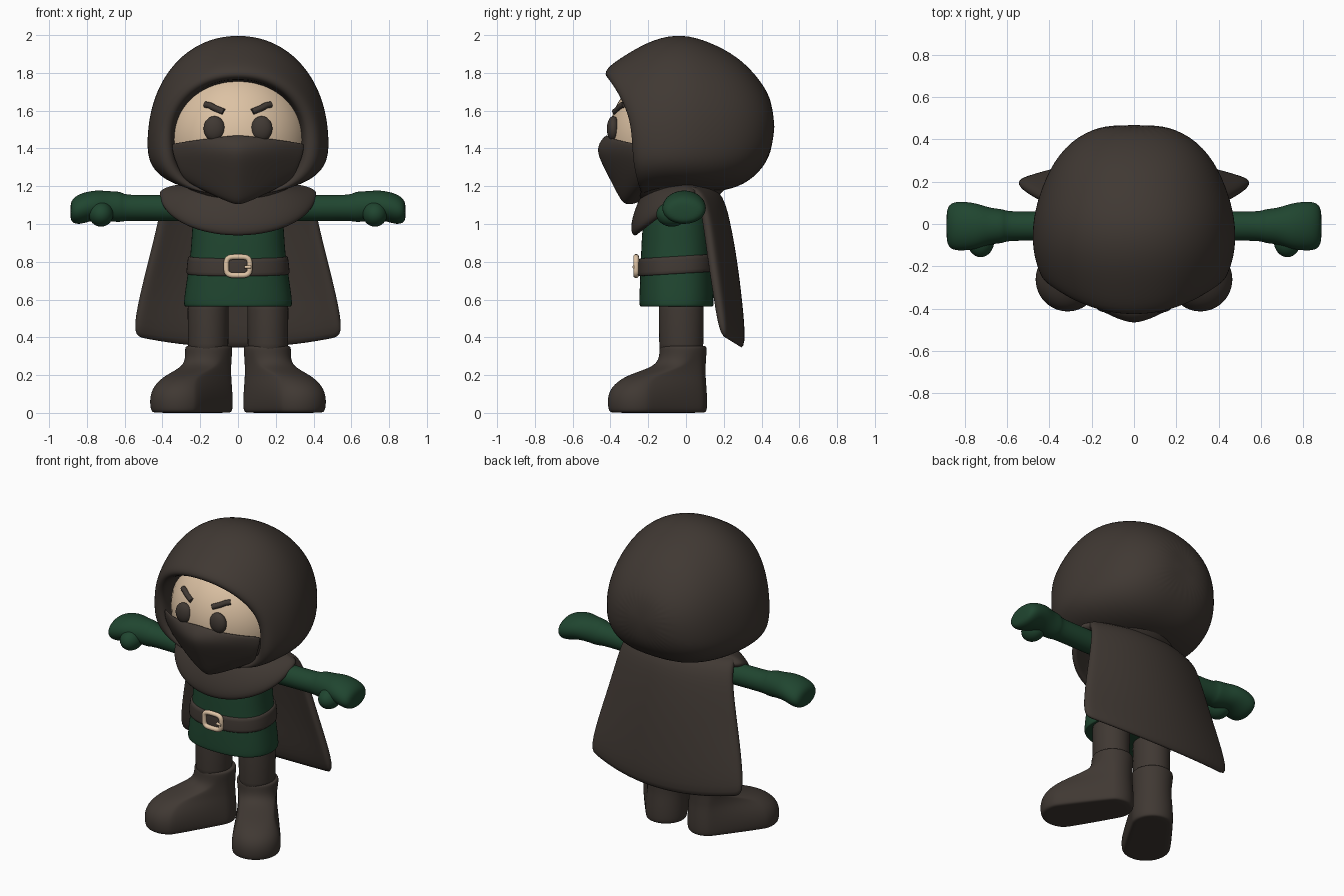
import bpy, bmesh, math
from math import sin, cos, pi

cube = bpy.data.objects.get("Cube")
if cube:
    bpy.data.objects.remove(cube, do_unlink=True)


def material(name, rgb):
    m = bpy.data.materials.new(name)
    m.use_nodes = True
    m.diffuse_color = (*rgb, 1)
    m.node_tree.nodes["Principled BSDF"].inputs["Base Color"].default_value = (*rgb, 1)
    return m


CLOTH = material("dark brown cloth", (0.051, 0.040, 0.033))
GREEN = material("forest green", (0.014, 0.060, 0.029))
SKIN = material("pale tan", (0.72, 0.54, 0.37))


def finish(name, bm, mat, subsurf=0, thick=0):
    bmesh.ops.recalc_face_normals(bm, faces=bm.faces)
    me = bpy.data.meshes.new(name)
    bm.to_mesh(me)
    bm.free()
    me.materials.append(mat)
    for p in me.polygons:
        p.use_smooth = True
    ob = bpy.data.objects.new(name, me)
    bpy.context.collection.objects.link(ob)
    if thick:
        mod = ob.modifiers.new("thickness", 'SOLIDIFY')
        mod.thickness = thick
        mod.offset = 0
    if subsurf:
        mod = ob.modifiers.new("smooth", 'SUBSURF')
        mod.levels = mod.render_levels = subsurf
    return ob


def loft(name, rings, mat, wrap=True, cap=True, subsurf=2, thick=0):
    """Skin a list of equal-length point rows."""
    bm = bmesh.new()
    rows = [[bm.verts.new(p) for p in r] for r in rings]
    n = len(rows[0])
    for a, b in zip(rows, rows[1:]):
        for i in range(n if wrap else n - 1):
            j = (i + 1) % n
            bm.faces.new((a[i], a[j], b[j], b[i]))
    if cap:
        bm.faces.new(rows[0])
        bm.faces.new(rows[-1])
    return finish(name, bm, mat, subsurf, thick)


def power(v, e):
    return math.copysign(abs(v) ** e, v)


def flat_ring(z, rx, ry, cy, n=2.4, tilt=0, cx=0, count=28):
    """Horizontal rounded ring."""
    pts = []
    for i in range(count):
        a = 2 * pi * i / count
        y = ry * power(sin(a), 2 / n)
        pts.append((cx + rx * power(cos(a), 2 / n), cy + y, z + tilt * y))
    return pts


def ball(name, centre, size, mat, segs=32):
    bm = bmesh.new()
    bmesh.ops.create_uvsphere(bm, u_segments=segs, v_segments=segs // 2, radius=1)
    for v in bm.verts:
        v.co = [c + s * k for c, s, k in zip(centre, size, v.co)]
    return finish(name, bm, mat)


def tube(name, pts, radius, mat, closed=False):
    cu = bpy.data.curves.new(name, 'CURVE')
    cu.dimensions = '3D'
    cu.bevel_depth = radius
    cu.bevel_resolution = 3
    cu.use_fill_caps = True
    sp = cu.splines.new('POLY')
    sp.points.add(len(pts) - 1)
    for p, co in zip(sp.points, pts):
        p.co = (*co, 1)
    sp.use_cyclic_u = closed
    cu.materials.append(mat)
    ob = bpy.data.objects.new(name, cu)
    bpy.context.collection.objects.link(ob)
    bpy.ops.object.select_all(action='DESELECT')
    ob.select_set(True)
    bpy.context.view_layer.objects.active = ob
    bpy.ops.object.convert(target='MESH')


def sheet(name, rows, mat, z_exp, thick, count=17):
    """Curved sheet; each row is (mid z, side z, half width, mid y, side y, bulge)."""
    grid = []
    for zc, zs, w, yc, ys, bulge in rows:
        us = [2 * i / (count - 1) - 1 for i in range(count)]
        grid.append([(w * u, yc + (ys - yc) * abs(u) ** bulge,
                      zc + (zs - zc) * abs(u) ** z_exp) for u in us])
    return loft(name, grid, mat, wrap=False, cap=False, thick=thick)


# Hood: rings from the back of the head to the pointed rim, then rolled inside
def hood_ring(w, zt, zc, zb, yt, ym, yb, count=32):
    pts = []
    for i in range(count):
        a = 2 * pi * i / count
        up = sin(a) >= 0
        e = 0.95 if up else 0.77
        s = abs(sin(a)) ** e
        pts.append((w * power(cos(a), e), ym + ((yt if up else yb) - ym) * s * s,
                    zc + ((zt if up else zb) - zc) * s))
    return pts


hood = [
    (.12, 1.64, 1.52, 1.39, .465, .475, .462),
    (.27, 1.77, 1.49, 1.27, .39, .42, .392),
    (.385, 1.89, 1.46, 1.19, .275, .30, .28),
    (.455, 1.97, 1.44, 1.165, .12, .13, .13),
    (.483, 2.01, 1.43, 1.165, -.02, 0, 0),
    (.482, 1.985, 1.42, 1.17, -.17, -.12, -.10),
    (.455, 1.90, 1.42, 1.16, -.32, -.22, -.18),
    (.42, 1.82, 1.43, 1.15, -.437, -.285, -.235),
    (.36, 1.77, 1.44, 1.16, -.425, -.29, -.235),
    (.34, 1.765, 1.45, 1.18, -.36, -.24, -.20),
    (.33, 1.75, 1.45, 1.20, -.10, -.10, -.10)]
loft("hood", [hood_ring(*r) for r in hood], CLOTH)

# Face, with the part below the mask edge in cloth colour
face = ball("face", (0, -.05, 1.45), (.38, .36, .38), SKIN, 48)
face.data.materials.append(CLOTH)
for p in face.data.polygons:
    p.material_index = 1 if p.center.z < 1.40 else 0

# Mask with a ridged nose and pointed chin
mask_rows = [
    (1.47, 1.425, .35, -.415, -.26, 2.1), (1.445, 1.41, .35, -.445, -.265, 1.8),
    (1.39, 1.37, .345, -.475, -.265, 1.4), (1.30, 1.33, .33, -.432, -.26, 1.4),
    (1.20, 1.28, .31, -.38, -.25, 1.4), (1.12, 1.24, .285, -.34, -.235, 1.4),
    (1.095, 1.23, .27, -.305, -.22, 1.4), (1.14, 1.22, .25, -.20, -.18, 1.4)]
sheet("mask", mask_rows, CLOTH, 1.2, 0.012)

# Cape hanging from the shoulders
cape_rows = [
    (1.185, 1.18, .37, .04, -.02, 2), (1.18, 1.17, .39, .17, .07, 2),
    (1.0, 1.0, .425, .21, .105, 2), (.80, .80, .475, .245, .13, 2),
    (.60, .62, .522, .27, .16, 2), (.335, .40, .565, .295, .195, 2)]
sheet("cape", cape_rows, CLOTH, 2, 0.055)

# Cowl collar, dipping at the front
collar = []
for rx, front, back, top, drop in ((.24, .18, .06, 1.195, 0), (.34, .225, .08, 1.185, .05),
                                   (.39, .27, .10, 1.17, .15), (.41, .272, .11, 1.15, .215)):
    row = []
    for i in range(32):
        a = 2 * pi * i / 32
        f = max(0, -sin(a))
        row.append((rx * cos(a), (front if f else back) * sin(a), top - drop * f))
    collar.append(row)
loft("collar", collar, CLOTH, cap=False, thick=0.045)

# Tunic, belt and buckle
tunic = [(.57, .26, .175), (.56, .284, .194), (.575, .291, .199), (.70, .274, .195),
         (.80, .257, .19), (.90, .248, .187), (1.0, .243, .18), (1.10, .23, .16), (1.18, .15, .11)]
loft("tunic", [flat_ring(z, rx, ry, -.05) for z, rx, ry in tunic], GREEN)
belt = [(.735, .25, .18), (.735, .274, .207), (.745, .276, .209),
        (.82, .268, .205), (.83, .264, .203), (.83, .24, .17)]
loft("belt", [flat_ring(z, rx, ry, -.05, tilt=.06) for z, rx, ry in belt], CLOTH, subsurf=1)
frame = [(.062 * power(cos(a), .5), -.264, .777 + .049 * power(sin(a), .5))
         for a in (2 * pi * i / 32 for i in range(32))]
tube("buckle_frame", frame, .015, SKIN, closed=True)
tube("buckle_prong", [(.035, -.27, .772), (.07, -.275, .772)], .009, SKIN)


# Boot ring: heel circle and toe circle joined into one outline
def boot_ring(s, z, reach, toe_r, heel_r, count=28):
    dx, dy = .54, -.84
    pts = []
    for i in range(count):
        a = 2 * pi * i / count
        c, q = cos(a), sin(a)
        r, t = (toe_r, .295 * reach) if c >= 0 else (heel_r, 0)
        along, side = t + r * c, r * q
        pts.append((s * (.155 + dx * along - dy * side), -.015 + dy * along + dx * side, z))
    return pts


boot = [(0, 1, .115, .10), (.003, 1, .14, .12), (.02, 1, .15, .128), (.08, 1, .155, .128),
        (.14, .97, .14, .124), (.19, .82, .112, .12), (.22, .5, .108, .12),
        (.25, .16, .113, .12), (.29, .03, .12, .122), (.34, 0, .127, .127),
        (.355, 0, .122, .122), (.355, 0, .095, .095)]
arm = [(.18, -.01, 1.08, .07, .07), (.40, -.01, 1.085, .07, .07), (.60, -.01, 1.085, .069, .068),
       (.615, -.01, 1.09, .08, .08), (.65, -.01, 1.092, .084, .082), (.69, -.01, 1.095, .09, .08),
       (.74, -.01, 1.1, .108, .08), (.79, -.01, 1.093, .116, .081), (.84, -.01, 1.078, .118, .082),
       (.875, -.01, 1.07, .105, .066), (.888, -.01, 1.066, .065, .04)]

for s, side in ((1, "left"), (-1, "right")):
    # Eye and slanted brow
    ball(side + "_eye", (s * .125, -.385, 1.505), (.057, .034, .066), CLOTH)
    tube(side + "_brow", [(s * .075, -.376, 1.594), (s * .12, -.356, 1.612),
                          (s * .15, -.341, 1.628), (s * .173, -.325, 1.632)], .017, CLOTH)
    # Arm with cuff, mitten hand and thumb
    rings = [[(s * x, cy + ry * cos(2 * pi * i / 20), cz + rz * sin(2 * pi * i / 20))
              for i in range(20)] for x, cy, cz, ry, rz in arm]
    loft(side + "_arm", rings, GREEN)
    ball(side + "_thumb", (s * .725, -.075, 1.052), (.065, .082, .066), GREEN)
    # Trouser leg and turned-out boot
    loft(side + "_leg", [flat_ring(z, r, r + .01, -.025, 2, cx=s * .158)
                         for z, r in ((.30, .107), (.33, .107), (.58, .11), (.62, .11))],
         CLOTH, subsurf=1)
    loft(side + "_boot", [boot_ring(s, *r) for r in boot], CLOTH)
